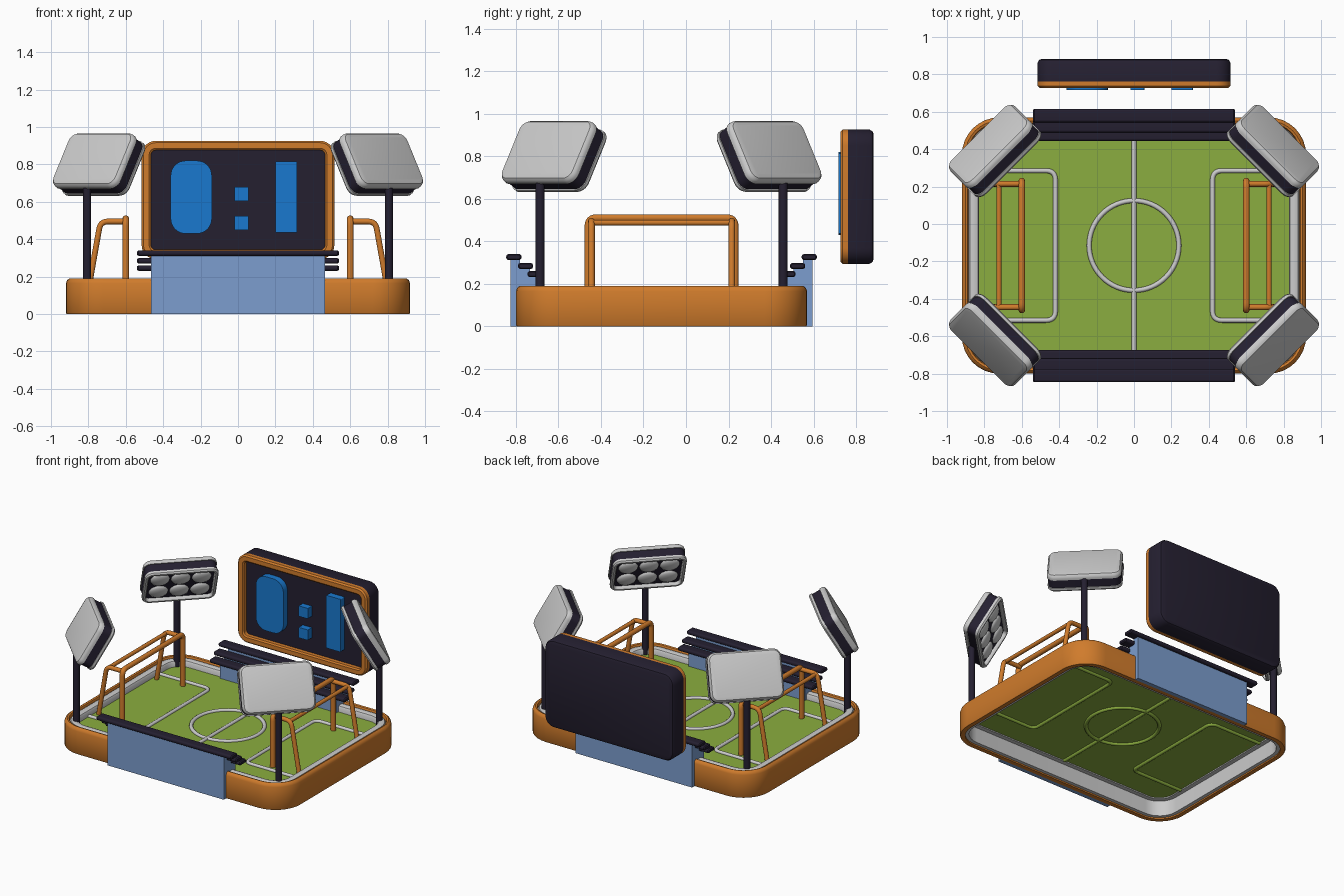
import bpy, bmesh, math
from mathutils import Matrix, Vector

if "Cube" in bpy.data.objects:
    bpy.data.objects.remove(bpy.data.objects["Cube"])

CY = -0.115          # centre line of the pitch in y
S2 = math.sqrt(0.5)


def mat(name, c):
    m = bpy.data.materials.new(name)
    m.diffuse_color = (*c, 1)
    m.use_nodes = True
    m.node_tree.nodes["Principled BSDF"].inputs["Base Color"].default_value = m.diffuse_color
    return m


ORANGE = mat("orange", (0.63, 0.2, 0.025))
DARK = mat("dark", (0.018, 0.014, 0.03))
BLUE = mat("light_blue", (0.2, 0.34, 0.62))
SIGN = mat("sign_blue", (0.01, 0.19, 0.62))
GREEN = mat("green", (0.26, 0.42, 0.05))


def finish(name, bm, m, mx=Matrix()):
    bmesh.ops.recalc_face_normals(bm, faces=bm.faces)
    me = bpy.data.meshes.new(name)
    bm.to_mesh(me)
    bm.free()
    me.transform(mx)
    me.shade_smooth()
    me.set_sharp_from_angle(angle=math.radians(35))
    ob = bpy.data.objects.new(name, me)
    bpy.context.collection.objects.link(ob)
    if m:
        me.materials.append(m)
    return ob


def frame(x, y, z, o):
    m = Matrix((x, y, z)).transposed().to_4x4()
    m.translation = Vector(o)
    return m


def rrect(w, h, r, n=8):
    pts = []
    for k, (sx, sy) in enumerate(((1, 1), (-1, 1), (-1, -1), (1, -1))):
        for i in range(n + 1):
            a = math.pi / 2 * (k + i / n)
            pts.append((sx * (w / 2 - r) + r * math.cos(a), sy * (h / 2 - r) + r * math.sin(a)))
    return pts


def skin(name, rings, m, mx=Matrix(), closed=False):
    """Join rings of 3D points; closed makes a hollow ring, otherwise ends are capped."""
    bm = bmesh.new()
    vs = [[bm.verts.new(p) for p in r] for r in rings]
    n = len(vs[0])
    for a, b in zip(vs, vs[1:] + vs[:1] if closed else vs[1:]):
        for i in range(n):
            j = (i + 1) % n
            bm.faces.new((a[i], a[j], b[j], b[i]))
    if not closed:
        bm.faces.new(vs[0])
        bm.faces.new(vs[-1])
    return finish(name, bm, m, mx)


def plate(name, w, h, r, layers, m, mx=Matrix(), closed=False):
    rings = [[(x, y, z) for x, y in rrect(w - 2 * i, h - 2 * i, max(r - i, 0.002))] for i, z in layers]
    return skin(name, rings, m, mx, closed)


def tube(name, pts, rad, m, fillet=0.0, cyclic=False):
    """Round tube along a path, with inner corners rounded off."""
    P = [Vector(p) for p in pts]
    path = list(P)
    if fillet:
        path = [P[0]]
        for a, b, c in zip(P, P[1:], P[2:]):
            s, e = b + (a - b).normalized() * fillet, b + (c - b).normalized() * fillet
            path += [s.lerp(b, t / 6).lerp(b.lerp(e, t / 6), t / 6) for t in range(7)]
        path.append(P[-1])
    cu = bpy.data.curves.new(name, "CURVE")
    cu.dimensions = "3D"
    cu.bevel_depth = rad
    cu.bevel_resolution = 3
    cu.use_fill_caps = True
    sp = cu.splines.new("POLY")
    sp.points.add(len(path) - 1)
    for q, p in zip(sp.points, path):
        q.co = (*p, 1)
    sp.use_cyclic_u = cyclic
    sp.use_smooth = True
    ob = bpy.data.objects.new(name, cu)
    bpy.context.collection.objects.link(ob)
    if m:
        cu.materials.append(m)
    return ob


# base: orange shell, grey inner rim, thin pitch
base = Matrix.Translation((0, CY, 0))
plate("base_wall", 1.84, 1.37, 0.2, [(0.004, 0), (0, 0.006), (0, 0.165), (0.006, 0.181), (0.018, 0.19),
      (0.03, 0.186), (0.035, 0.175), (0.035, 0)], ORANGE, base, True)
plate("inner_rim", 1.84, 1.37, 0.2, [(0.035, 0.01), (0.035, 0.165), (0.043, 0.177), (0.055, 0.181), (0.07, 0.181),
      (0.085, 0.176), (0.092, 0.165), (0.092, 0.12), (0.06, 0.12), (0.06, 0.01)], None, base, True)
plate("pitch", 1.68, 1.21, 0.13, [(0, 0.128), (0, 0.136)], GREEN, base)

# pitch lines, with green ridges on the underside
for label, z, m in (("line", 0.138, None), ("under_ridge", 0.126, GREEN)):
    tube("halfway_" + label, [(0, CY - 0.59, z), (0, CY + 0.59, z)], 0.013, m)
    tube("circle_" + label, [(0.24 * math.cos(math.tau * i / 64), CY + 0.24 * math.sin(math.tau * i / 64), z)
                             for i in range(64)], 0.013, m, cyclic=True)
    for s in (-1, 1):
        tube("box_" + label, [(s * 0.83, CY - 0.4, z), (s * 0.42, CY - 0.4, z),
                              (s * 0.42, CY + 0.4, z), (s * 0.83, CY + 0.4, z)], 0.013, m, 0.05)

# goals
for s in (-1, 1):
    a, b = CY - 0.345, CY + 0.345
    tube("goal_front", [(s * 0.6, a, 0.13), (s * 0.6, a, 0.51), (s * 0.6, b, 0.51), (s * 0.6, b, 0.13)],
         0.018, ORANGE, 0.04)
    for y in (a + 0.015, b - 0.015):
        tube("goal_side", [(s * 0.6, y, 0.495), (s * 0.735, y, 0.495), (s * 0.8, y, 0.13)], 0.016, ORANGE, 0.04)
    tube("goal_back_bar", [(s * 0.722, a + 0.015, 0.488), (s * 0.722, b - 0.015, 0.488)], 0.014, ORANGE)

# stepped stands with bench bars
STEPS = [(0.71, 0), (0.71, 0.315), (0.665, 0.315), (0.665, 0.272), (0.62, 0.272), (0.62, 0.235),
         (0.575, 0.235), (0.575, 0.13), (0.68, 0.13), (0.68, 0)]
for s in (-1, 1):
    skin("stand", [[(x, CY + s * d, z) for d, z in STEPS] for x in (-0.465, 0.465)], BLUE)
    for d, z in ((0.695, 0.326), (0.64, 0.284), (0.595, 0.246)):
        mx = frame((0, 1, 0), (0, 0, 1), (1, 0, 0), (0, CY + s * d, z))
        plate("bench", 0.072, 0.029, 0.0135,
              [(0.006, -0.54), (0, -0.533), (0, 0.533), (0.006, 0.54)], DARK, mx)

# floodlights in the four corners
tilt = math.radians(30)
for sx in (-1, 1):
    for sy in (-1, 1):
        px, py = sx * 0.807, CY + sy * 0.572
        tube("light_pole", [(px, py, 0.13), (px, py, 0.69)], 0.022, DARK)
        r, up = Vector((sx * S2, sy * S2, 0)), Vector((0, 0, 1))
        n = -math.cos(tilt) * r - math.sin(tilt) * up
        u = -math.sin(tilt) * r + math.cos(tilt) * up
        mx = frame(u.cross(n), u, n, (sx * 0.744, CY + sy * 0.507, 0.8))
        plate("light_back", 0.49, 0.33, 0.055, [(0.03, -0.064), (0.012, -0.06), (0.003, -0.05), (0, -0.038),
              (0, -0.025)], None, mx)
        plate("light_body", 0.478, 0.318, 0.05, [(0, -0.025), (0, 0.036)], DARK, mx)
        plate("light_rim", 0.49, 0.33, 0.055, [(0, 0.034), (0, 0.05), (0.008, 0.06), (0.02, 0.06),
              (0.027, 0.05), (0.027, 0.034)], None, mx, True)
        for i in (-1, 0, 1):
            for j in (-1, 1):
                bm = bmesh.new()
                bmesh.ops.create_uvsphere(bm, u_segments=20, v_segments=10, radius=0.062)
                finish("lamp", bm, None, mx @ Matrix.Translation((i * 0.138, j * 0.066, 0.036))
                       @ Matrix.Diagonal((1.05, 1, 0.4, 1)))

# floating scoreboard
sb = frame((1, 0, 0), (0, 0, 1), (0, -1, 0), (0, 0.763, 0.61))
plate("board_body", 1.03, 0.632, 0.075, [(0.022, -0.12), (0.008, -0.114), (0, -0.1), (0, 0)], DARK, sb)
plate("board_frame", 1.03, 0.632, 0.075, [(0, 0), (0, 0.026), (0.01, 0.036), (0.04, 0.036), (0.05, 0.028),
      (0.05, 0)], ORANGE, sb, True)

# plain raised display blocks
for x0, x1, z0, z1, r in ((-0.36, -0.14, 0.43, 0.82, 0.08), (0.2, 0.315, 0.435, 0.815, 0.005),
                          (-0.02, 0.055, 0.605, 0.68, 0.004), (-0.02, 0.055, 0.45, 0.525, 0.004)):
    mx = sb @ Matrix.Translation(((x0 + x1) / 2, (z0 + z1) / 2 - 0.61, 0))
    plate("display_block", x1 - x0, z1 - z0, r, [(0, -0.004), (0, 0.046)], SIGN, mx)
